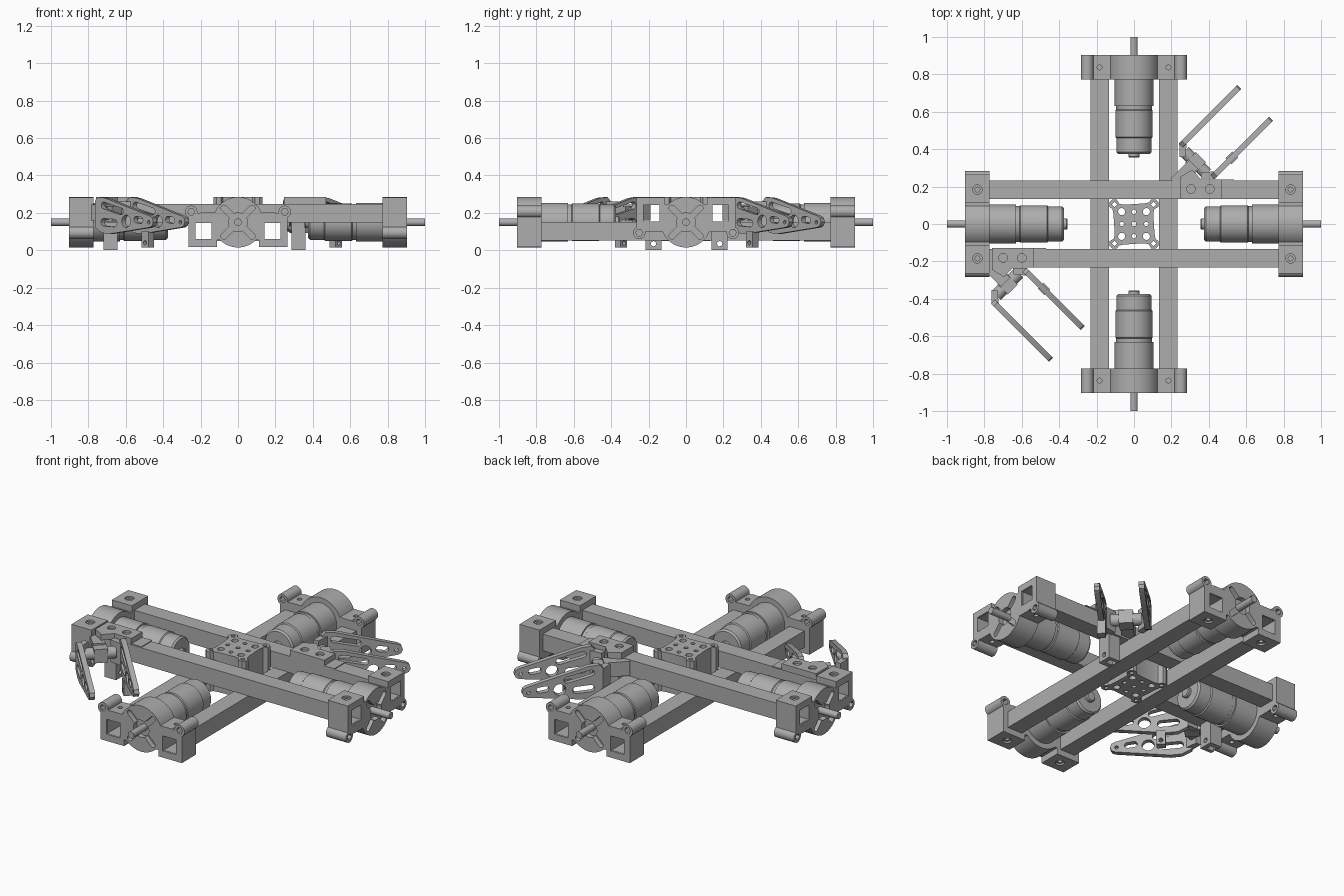
import bpy, bmesh, math
from mathutils import Matrix, Vector

if "Cube" in bpy.data.objects:
    bpy.data.objects.remove(bpy.data.objects["Cube"], do_unlink=True)

grey = bpy.data.materials.new("machined grey")
grey.use_nodes = True
grey.diffuse_color = (0.42, 0.42, 0.42, 1)
grey.node_tree.nodes["Principled BSDF"].inputs["Base Color"].default_value = (0.42, 0.42, 0.42, 1)
parts = []
AXIS = {"x": lambda a, b, t: (t, a, b), "y": lambda a, b, t: (a, t, b), "z": lambda a, b, t: (a, b, t)}


def finish(name, bm):
    bmesh.ops.recalc_face_normals(bm, faces=bm.faces)
    mesh = bpy.data.meshes.new(name)
    bm.to_mesh(mesh)
    bm.free()
    mesh.materials.append(grey)
    ob = bpy.data.objects.new(name, mesh)
    bpy.context.collection.objects.link(ob)
    parts.append(ob)
    return ob


def prism(name, pts, lo, hi, axis):
    """Extrude a flat outline along an axis."""
    bm = bmesh.new()
    ends = [[bm.verts.new(AXIS[axis](a, b, t)) for a, b in pts] for t in (lo, hi)]
    bm.faces.new(ends[0])
    bm.faces.new(ends[1])
    n = len(pts)
    for i in range(n):
        j = (i + 1) % n
        bm.faces.new((ends[0][i], ends[0][j], ends[1][j], ends[1][i]))
    return finish(name, bm)


def box(name, x, y, z):
    return prism(name, [(x[0], y[0]), (x[1], y[0]), (x[1], y[1]), (x[0], y[1])], z[0], z[1], "z")


def cyl(name, a, b, r, lo, hi, axis, n=32):
    ring = [(a + r * math.cos(math.tau * i / n), b + r * math.sin(math.tau * i / n)) for i in range(n)]
    return prism(name, ring, lo, hi, axis)


def slot(a, b, r, lo, hi, axis):
    """Rounded slot cutter between two points."""
    a, b = Vector(a), Vector(b)
    d = math.atan2(b.y - a.y, b.x - a.x)
    pts = []
    for c, start in ((b, d - math.pi / 2), (a, d + math.pi / 2)):
        for i in range(9):
            t = start + math.pi * i / 8
            pts.append((c.x + r * math.cos(t), c.y + r * math.sin(t)))
    return prism("slot_cutter", pts, lo, hi, axis)


def combine(ob, others, op):
    for o in others:
        m = ob.modifiers.new(op, "BOOLEAN")
        m.operation, m.solver, m.object = op, "EXACT", o
    mesh = bpy.data.meshes.new_from_object(ob.evaluated_get(bpy.context.evaluated_depsgraph_get()))
    ob.modifiers.clear()
    ob.data = mesh
    for o in others:
        parts.remove(o)
        bpy.data.objects.remove(o, do_unlink=True)


def copy(ob, name, matrix):
    new = bpy.data.objects.new(name, ob.data.copy())
    new.data.transform(matrix)
    if matrix.determinant() < 0:
        new.data.flip_normals()
    bpy.context.collection.objects.link(new)
    parts.append(new)


# Hollow square rails: lower pair along y, upper pair along x
for s, side in ((-1, "a"), (1, "b")):
    c = 0.184 * s
    for axis, z in (("y", 0.102), ("x", 0.198)):
        sq = lambda h: [(c - h, z - h), (c + h, z - h), (c + h, z + h), (c - h, z + h)]
        rail = prism(f"{axis}_rail_{side}", sq(0.049), -0.895, 0.895, axis)
        combine(rail, [prism("bore", sq(0.043), -1, 1, axis)], "DIFFERENCE")

# End bracket, centred on the motor axis, facing -y
F, B = -0.903, -0.772
bracket = cyl("end_bracket_front", 0, 0, 0.135, F, B, "y", 64)
adds = [box("web", (-0.2, 0.2), (F, B), (-0.095, 0.052))]
cuts = [cyl("shaft_hole", 0, 0, 0.05, F - 0.1, F + 0.03, "y")]
for s in (-1, 1):
    adds.append(box("block", sorted((s * 0.112, s * 0.265)), (F, B), (-0.132, 0.05)))
    adds.append(cyl("ear", s * 0.25, 0.056, 0.033, F, B, "y"))
    cuts.append(cyl("ear_hole", s * 0.25, 0.056, 0.019, F - 0.1, B + 0.1, "y", 6))
    w = 0.044
    cuts.append(box("window", (s * 0.184 - w, s * 0.184 + w), (F - 0.1, B + 0.1), (-0.048 - w, -0.048 + w)))
    cuts.append(cyl("screw_hole", s * 0.184, -0.837, 0.013, -0.2, 0.2, "z", 16))
    cuts.append(cyl("counterbore", s * 0.184, -0.837, 0.025, -0.2, -0.122, "z"))
    cuts.append(slot((-0.075, -0.075 * s), (0.075, 0.075 * s), 0.016, F - 0.1, F + 0.03, "y"))
combine(bracket, adds, "UNION")
combine(bracket, cuts, "DIFFERENCE")

# Gear motor with shaft, turned about y
profile = [(0, -1), (0.02, -1), (0.02, -0.87), (0.095, -0.87), (0.104, -0.86), (0.104, -0.63), (0.095, -0.63),
           (0.095, -0.612), (0.1, -0.608), (0.1, -0.465), (0.094, -0.46), (0.094, -0.385), (0.085, -0.375),
           (0.03, -0.375), (0.03, -0.36), (0.025, -0.355), (0, -0.355)]
bm = bmesh.new()
vs = [bm.verts.new((r, y, 0)) for r, y in profile]
edges = [bm.edges.new(e) for e in zip(vs, vs[1:])]
bmesh.ops.spin(bm, geom=vs + edges, cent=(0, 0, 0), axis=(0, 1, 0), angle=math.tau, steps=48)
bmesh.ops.remove_doubles(bm, verts=bm.verts, dist=0.0001)
motor = finish("motor_front", bm)

# Four drive ends; those on the x rails are upside down
lift = Matrix.Translation((0, 0, 0.15))
flip = Matrix.Rotation(math.pi, 4, "Y")
for name, angle, pre in (("back", 180, Matrix()), ("left", 90, flip), ("right", -90, flip)):
    m = lift @ Matrix.Rotation(math.radians(angle), 4, "Z") @ pre
    copy(bracket, f"end_bracket_{name}", m)
    copy(motor, f"motor_{name}", m)
bracket.data.transform(lift)
motor.data.transform(lift)

# Centre hub with cornered outline and hole grid
corner = [(0.103, 0.055), (0.108, 0.078), (0.13, 0.092), (0.13, 0.116), (0.116, 0.132),
          (0.092, 0.132), (0.08, 0.115), (0.055, 0.11)]
outline = []
for k in range(4):
    rot = Matrix.Rotation(k * math.pi / 2, 2)
    outline += [tuple(rot @ Vector(p)) for p in corner]
hub = prism("centre_hub", outline, 0.05, 0.284, "z")
holes = []
for i in (-1, 0, 1):
    for j in (-1, 0, 1):
        r = 0.019 if i and j else 0.012
        holes.append(cyl("hole", i * 0.066, j * 0.066, r, 0, 0.4, "z", 20))
        if i and j:
            holes.append(cyl("corner_hole", i * 0.104, j * 0.104, 0.014, 0, 0.4, "z", 4))
combine(hub, holes, "DIFFERENCE")

# Gripper: local x runs across the fingers, local y along them
turn = Matrix.Rotation(-math.pi / 4, 4, "Z")
gripper = []
side_view = [(0.475, 0.12), (0.475, 0.265), (0.495, 0.284), (0.55, 0.28), (0.89, 0.183), (0.908, 0.172),
             (0.915, 0.15), (0.905, 0.13), (0.885, 0.122), (0.59, 0.088), (0.53, 0.092)]
for s, side in ((-1, "outer"), (1, "inner")):
    lo, hi = sorted((s * 0.105, s * 0.135))
    finger = prism(f"{side}_finger", side_view, lo, hi, "x")
    combine(finger, [slot((0.54, 0.24), (0.67, 0.208), 0.018, -1, 1, "x"),
                     slot((0.54, 0.15), (0.62, 0.145), 0.02, -1, 1, "x"),
                     cyl("hole", 0.71, 0.155, 0.033, -1, 1, "x"),
                     slot((0.785, 0.165), (0.82, 0.16), 0.017, -1, 1, "x"),
                     cyl("tip_hole", 0.88, 0.15, 0.01, -1, 1, "x", 16)], "DIFFERENCE")
    bend = prism(f"{side}_finger_root", [(s * a, b) for a, b in
                 ((0.134, 0.505), (0.134, 0.476), (0.082, 0.425), (0.06, 0.448), (0.106, 0.505))], 0.13, 0.26, "z")
    gripper += [finger, bend]
gripper.append(cyl("pivot_bar", 0.465, 0.195, 0.034, -0.085, 0.085, "x"))
gripper.append(box("pivot_collar", (-0.038, 0.038), (0.425, 0.505), (0.155, 0.235)))
gripper.append(box("swing_arm", (-0.034, 0.034), (0.31, 0.45), (0.16, 0.245)))
lug = box("finger_lug", (0.098, 0.142), (0.595, 0.645), (0.015, 0.1))
combine(lug, [cyl("hole", 0.62, 0.04, 0.012, -1, 1, "x", 16)], "DIFFERENCE")
gripper.append(lug)
for ob in gripper:
    ob.data.transform(turn)

# Gripper mount: cap over the rail, hooked lug beneath
cap = prism("mount_cap", [(0.245, 0.135), (0.535, 0.135), (0.535, 0.237), (0.36, 0.237), (0.29, 0.27),
                          (0.245, 0.25)], 0.246, 0.252, "z")
top = prism("mount_plate", [(0.245, 0.135), (0.47, 0.135), (0.47, 0.238), (0.36, 0.238), (0.31, 0.29),
                            (0.245, 0.25)], 0.25, 0.284, "z")
combine(top, [cyl("screw", x, 0.187, 0.023, 0.27, 0.4, "z") for x in (0.305, 0.405)], "DIFFERENCE")
hook = box("mount_hook", (0.285, 0.36), (0.137, 0.222), (0.002, 0.152))
combine(hook, [box("notch", (0.2, 0.335), (0.165, 0.2), (-0.1, 0.07)),
               cyl("hole", 0.18, 0.035, 0.014, -1, 1, "x", 16)], "DIFFERENCE")
gripper += [cap, top, hook]

# Second gripper mirrored to the front rail
mirror = Matrix.Translation((-1.005, 0.006, 0)) @ Matrix.Diagonal((1, -1, 1, 1))
for ob in gripper:
    copy(ob, "front_" + ob.name, mirror)
    ob.name = "back_" + ob.name

# Smooth round parts, keep edges sharp
bpy.ops.object.select_all(action="DESELECT")
for ob in parts:
    ob.select_set(True)
bpy.context.view_layer.objects.active = parts[0]
bpy.ops.object.shade_smooth_by_angle(angle=math.radians(30))
